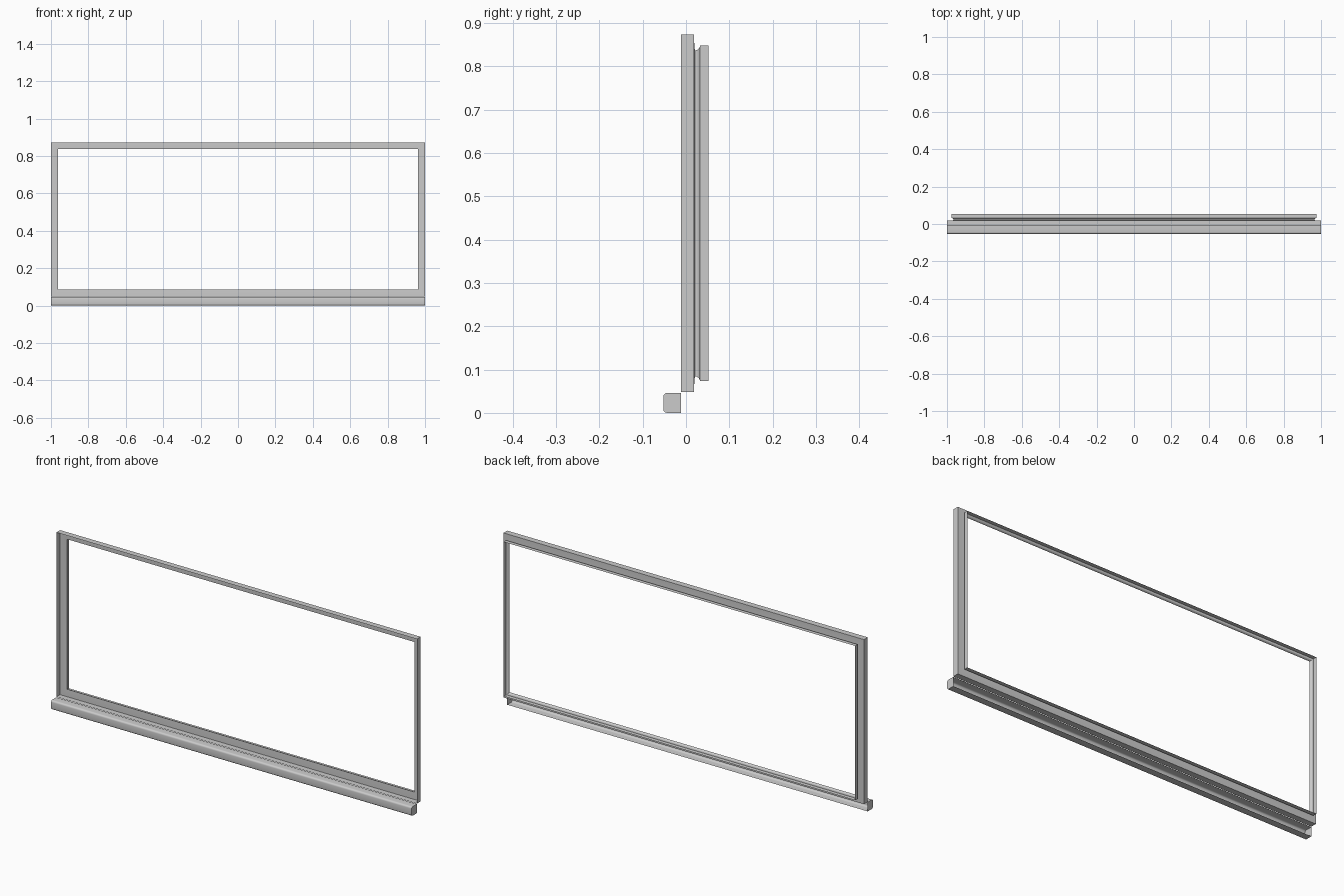
import bpy, math

if "Cube" in bpy.data.objects:
    bpy.data.objects.remove(bpy.data.objects["Cube"])

def make(name, verts, faces):
    me = bpy.data.meshes.new(name)
    me.from_pydata(verts, [], faces)
    me.update()
    ob = bpy.data.objects.new(name, me)
    bpy.context.collection.objects.link(ob)
    bpy.context.view_layer.objects.active = ob
    ob.select_set(True)
    bpy.ops.object.shade_smooth_by_angle(angle=math.radians(35))
    ob.select_set(False)
    return ob

def arc(cx, cy, r, a0, a1, n=4):
    """Points on a circular arc, angles in degrees."""
    return [(cx + r * math.cos(math.radians(a0 + (a1 - a0) * i / n)),
             cy + r * math.sin(math.radians(a0 + (a1 - a0) * i / n)))
            for i in range(n + 1)]

# Mitred window frame: thin stepped profile (inset, y) swept round a rectangle
X, Z0, Z1 = 1.0, 0.048, 0.873
profile = [(0, -0.0115), (0, 0.0185), (0.0125, 0.0185)]
profile += [(0.0245 - u, v) for u, v in arc(0, 0.0205, 0.012, 180, 90)]
profile += [(0.0255, 0.0325), (0.0255, 0.0525)]
verts = []
for d, y in profile:
    verts += [(-X + d, y, Z0 + d), (X - d, y, Z0 + d),
              (X - d, y, Z1 - d), (-X + d, y, Z1 - d)]
faces = []
for i in range(len(profile) - 1):
    for k in range(4):
        a, b = i * 4 + k, i * 4 + (k + 1) % 4
        faces.append((a, b, b + 4, a + 4))
make("window_frame", verts, faces)

# Hollow sill: rounded front, capped ends, open at the back
yf, yb, h, r = -0.0525, -0.0115, 0.046, 0.009
section = [(yb, h)] + arc(yf + r, h - r, r, 90, 180) \
    + arc(yf + r, r, r, 180, 270) + [(yb, 0)]
n = len(section)
verts = [(s * X, y, z) for s in (-1, 1) for y, z in section]
faces = [(i, i + 1, n + i + 1, n + i) for i in range(n - 1)]
faces += [tuple(reversed(range(n))), tuple(range(n, 2 * n))]
make("window_sill", verts, faces)
